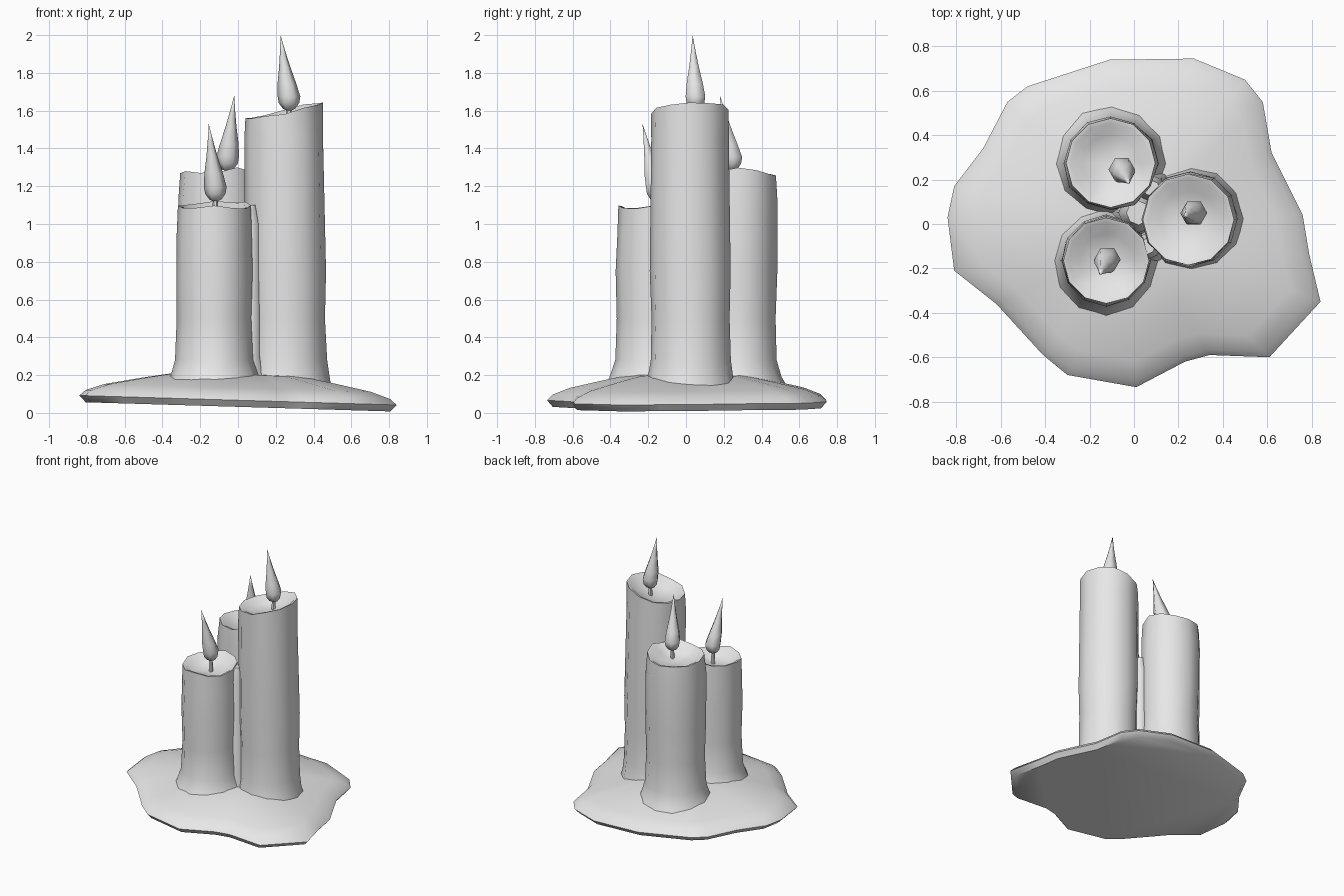
import bpy, bmesh, math, random
from mathutils import Vector

random.seed(4)
if "Cube" in bpy.data.objects:
    bpy.data.objects.remove(bpy.data.objects["Cube"], do_unlink=True)

wax = bpy.data.materials.new("wax_grey")
wax.use_nodes = True
wax.diffuse_color = (0.8, 0.8, 0.8, 1)
wax.node_tree.nodes["Principled BSDF"].inputs["Base Color"].default_value = (0.8, 0.8, 0.8, 1)


def loft(name, rings, start=None, end=None, angle=50):
    """Skin a stack of equal-count rings; each end closes on a point or a flat face."""
    bm = bmesh.new()
    rows = [[bm.verts.new(p) for p in ring] for ring in rings]
    n = len(rows[0])
    for a, b in zip(rows, rows[1:]):
        for i in range(n):
            j = (i + 1) % n
            bm.faces.new((a[i], a[j], b[j], b[i]))
    for row, tip in ((rows[0], start), (rows[-1], end)):
        if tip is None:
            bm.faces.new(row)
        else:
            v = bm.verts.new(tip)
            for i in range(n):
                bm.faces.new((row[i], row[(i + 1) % n], v))
    bmesh.ops.recalc_face_normals(bm, faces=bm.faces)
    me = bpy.data.meshes.new(name)
    bm.to_mesh(me)
    bm.free()
    me.materials.append(wax)
    me.shade_smooth()
    me.set_sharp_from_angle(angle=math.radians(angle))
    ob = bpy.data.objects.new(name, me)
    bpy.context.collection.objects.link(ob)
    return ob


def circle(c, r, n, turn=0.0):
    return [Vector((c[0] + r * math.cos(turn + math.tau * i / n),
                    c[1] + r * math.sin(turn + math.tau * i / n), c[2])) for i in range(n)]


# Melted wax puddle: irregular outline, slightly tilted, rising to the middle
outline = [(-.84, .03), (-.81, -.21), (-.62, -.36), (-.41, -.59), (-.30, -.68), (.01, -.735),
           (.23, -.62), (.34, -.59), (.61, -.60), (.84, -.35), (.79, -.14), (.76, .04),
           (.62, .32), (.58, .55), (.50, .65), (.27, .745), (-.11, .74), (-.48, .62),
           (-.57, .55), (-.68, .34), (-.81, .17)]
levels = [(.96, 0), (1, .035), (.96, .065), (.84, .10), (.6, .14), (.4, .17)]


def puddle_ring(s, h):
    return [Vector((x * s, y * s, h + .032 - .03 * x * s)) for x, y in outline]


loft("wax_puddle", [puddle_ring(s, h) for s, h in levels], end=(0, .03, .21))


def candle(name, base, top, r, h, tilt, flare, bulge):
    """Candle body with flared foot, wavy sides, tilted rim and melted bowl."""
    n = 12
    top_z = lambda p: h + tilt[0] * (p.x - top[0]) + tilt[1] * (p.y - top[1])
    stack = [(.12, 1 + 2 * flare), (.19, 1 + flare), (.28, 1 + flare * .25), (.5, 1),
             (.75, 1.03), (h - .15, bulge)]
    wobble = [random.uniform(-.02, .02) for _ in range(n)]
    rings = []
    for z, k in stack:
        t = z / h
        c = (base[0] + (top[0] - base[0]) * t, base[1] + (top[1] - base[1]) * t, z)
        ring = circle(c, r * k, n)
        for i, p in enumerate(ring):
            f = wobble[i] + random.uniform(-.015, .015)
            p.x += (p.x - c[0]) * f
            p.y += (p.y - c[1]) * f
        rings.append(ring)
    # rim lip, inner lip and bowl floor
    for k, drop in ((.98, 0), (.88, .005), (.62, .05)):
        ring = circle((top[0], top[1], 0), r * k, n)
        for i, p in enumerate(ring):
            p.z = top_z(p) - drop + wobble[i] * .6
        rings.append(ring)
    loft(name, rings, end=(top[0], top[1], h - .065), angle=45)


def flame(name, c, tip, floor):
    """Wick and six-sided teardrop flame leaning towards its tip."""
    c, tip = Vector(c), Vector(tip)
    loft(name + "_wick", [circle((c.x, c.y, floor), .016, 6),
                          circle((c.x, c.y, c.z - .04), .013, 6)])
    rings = [circle(c + Vector((0, 0, -.05)), .032, 6),
             circle(c + Vector((0, 0, -.02)), .054, 6),
             circle(c + Vector((0, 0, .015)), .06, 6)]
    for t, r in ((.24, .05), (.5, .03), (.75, .014)):
        rings.append(circle(c.lerp(tip, t), r, 6))
    loft(name, rings, start=c + Vector((0, 0, -.065)), end=tip, angle=65)


# Three candles: tall, front and back
candle("tall_candle", (.26, .025), (.245, .02), .21, 1.6, (.24, .06), .08, .99)
candle("front_candle", (-.125, -.165), (-.125, -.165), .197, 1.1, (0, .07), .2, 1.0)
candle("back_candle", (-.10, .27), (-.105, .275), .205, 1.275, (.06, -.05), .18, 1.03)

flame("tall_flame", (.27, .05, 1.66), (.225, .035, 2.0), 1.52)
flame("front_flame", (-.12, -.16, 1.18), (-.155, -.23, 1.53), 1.02)
flame("back_flame", (-.055, .245, 1.34), (-.02, .18, 1.68), 1.2)

# Wax runs filling the seams between the candles
for name, x, y, r, h in (("front_seam", .06, -.10, .06, 1.1),
                         ("back_seam", .08, .16, .06, 1.0),
                         ("middle_seam", .02, .05, .09, .95)):
    loft(name, [circle((x, y, .15), r * 1.6, 8), circle((x, y, .3), r * 1.1, 8),
                circle((x, y, h - .1), r, 8), circle((x, y, h), r * .6, 8)])
